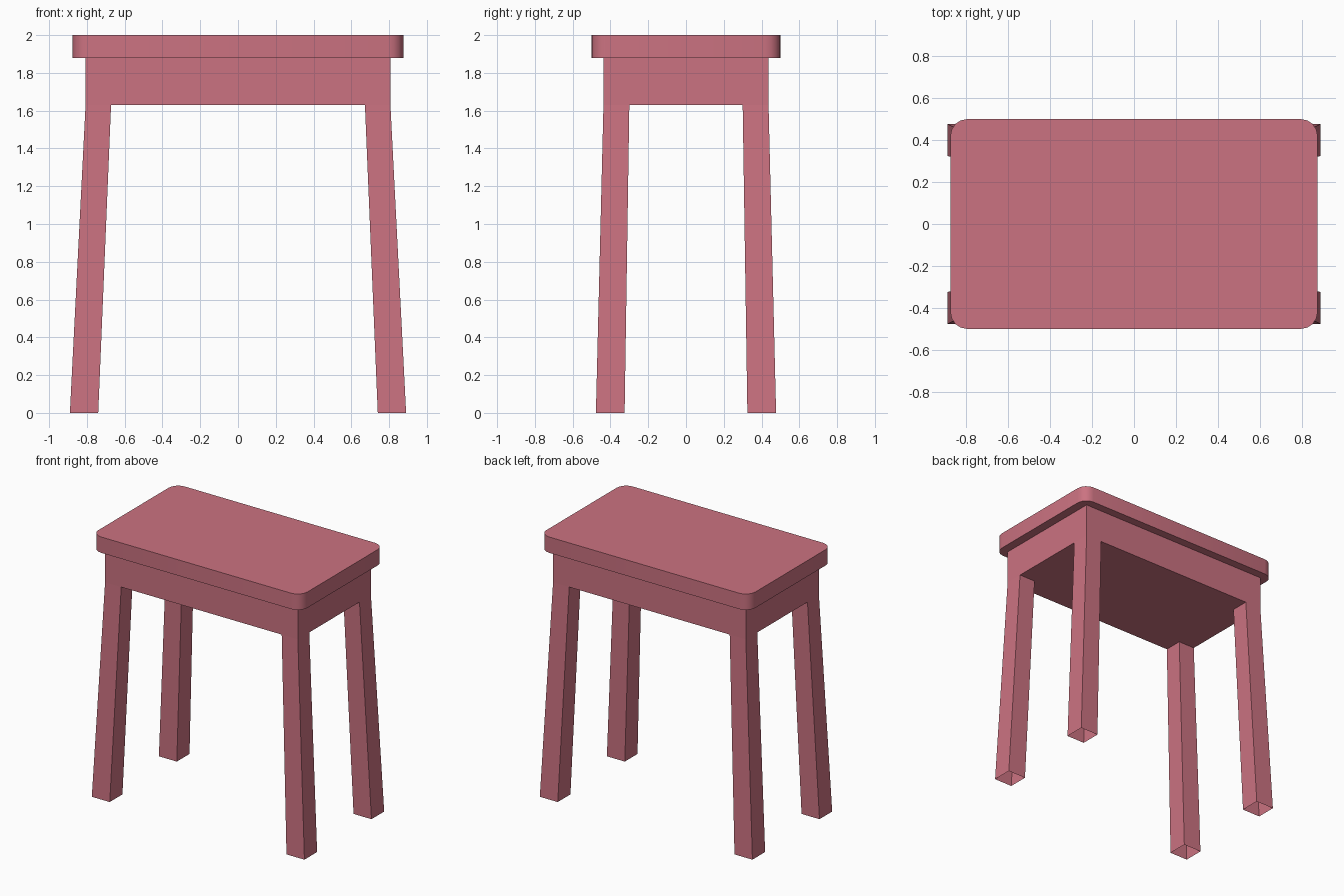
import bpy, bmesh
from math import cos, sin, pi, radians

if "Cube" in bpy.data.objects:
    bpy.data.objects.remove(bpy.data.objects["Cube"])

rose = bpy.data.materials.new("rose_paint")
rose.diffuse_color = (0.60, 0.17, 0.22, 1)
rose.use_nodes = True
rose.node_tree.nodes["Principled BSDF"].inputs["Base Color"].default_value = rose.diffuse_color


def finish(bm, name):
    bmesh.ops.recalc_face_normals(bm, faces=bm.faces)
    mesh = bpy.data.meshes.new(name)
    bm.to_mesh(mesh)
    bm.free()
    obj = bpy.data.objects.new(name, mesh)
    bpy.context.collection.objects.link(obj)
    mesh.materials.append(rose)
    return obj


# seat: rounded rectangle slab
HX, HY, R, SEG = 0.875, 0.5, 0.08, 4
Z_APRON, Z_SEAT, Z_TOP = 1.63, 1.88, 2.0
bm = bmesh.new()
outline = []
for q, (sx, sy) in enumerate([(1, 1), (-1, 1), (-1, -1), (1, -1)]):
    for i in range(SEG + 1):
        a = pi / 2 * (q + i / SEG)
        outline.append(bm.verts.new((sx * (HX - R) + R * cos(a),
                                     sy * (HY - R) + R * sin(a), Z_SEAT)))
base = bm.faces.new(outline)
top = bmesh.ops.extrude_face_region(bm, geom=[base], use_keep_orig=True)["geom"]
bmesh.ops.translate(bm, vec=(0, 0, Z_TOP - Z_SEAT),
                    verts=[v for v in top if isinstance(v, bmesh.types.BMVert)])
seat = finish(bm, "seat")
bpy.context.view_layer.objects.active = seat
seat.select_set(True)
bpy.ops.object.shade_smooth_by_angle(angle=radians(35))

# apron and legs: solid apron with splayed legs drawn down from its corners
xs = [-0.807, -0.672, 0.672, 0.807]
ys = [-0.437, -0.30, 0.30, 0.437]
foot_x = [-0.89, -0.74, 0.74, 0.89]
foot_y = [-0.477, -0.325, 0.325, 0.477]
bm = bmesh.new()
under = [[bm.verts.new((x, y, Z_APRON)) for y in ys] for x in xs]
feet = [[bm.verts.new((x, y, 0)) for y in foot_y] for x in foot_x]
rim = [(0, 0), (1, 0), (2, 0), (3, 0), (3, 1), (3, 2),
       (3, 3), (2, 3), (1, 3), (0, 3), (0, 2), (0, 1)]
upper = [bm.verts.new((xs[i], ys[j], Z_SEAT)) for i, j in rim]
for k, (i, j) in enumerate(rim):
    n = (k + 1) % len(rim)
    bm.faces.new((under[i][j], under[rim[n][0]][rim[n][1]], upper[n], upper[k]))
bm.faces.new(upper)
for i in range(3):
    for j in range(3):
        ring = [(i, j), (i + 1, j), (i + 1, j + 1), (i, j + 1)]
        if i != 1 and j != 1:
            # leg walls, open at the foot
            for (a, b), (c, d) in zip(ring, ring[1:] + ring[:1]):
                bm.faces.new((feet[a][b], feet[c][d], under[c][d], under[a][b]))
        else:
            bm.faces.new([under[a][b] for a, b in ring])
finish(bm, "apron_and_legs")
